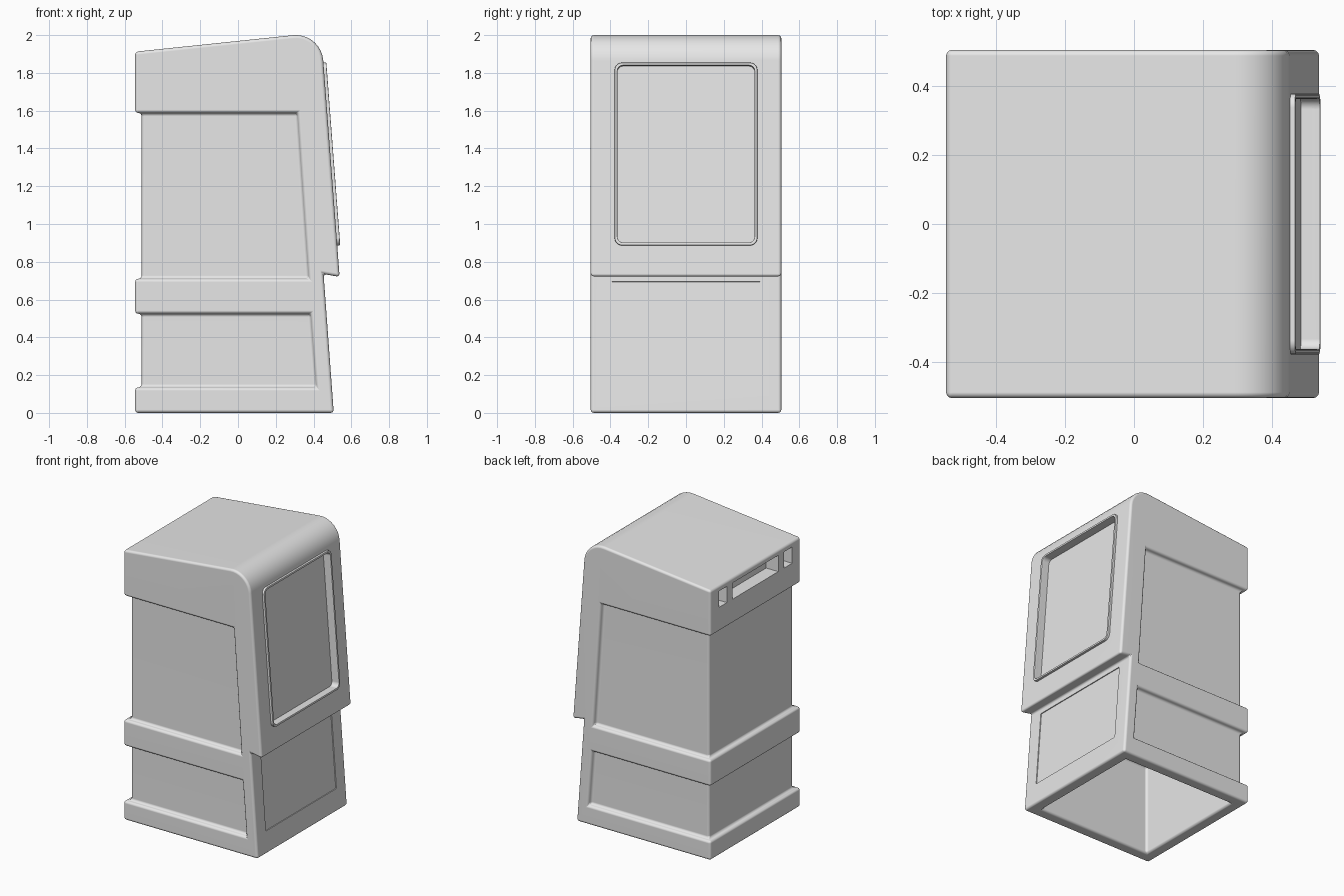
import bpy, bmesh, math
from mathutils import Vector, Matrix
from mathutils.geometry import interpolate_bezier

if "Cube" in bpy.data.objects:
    bpy.data.objects.remove(bpy.data.objects["Cube"])

grey = bpy.data.materials.new("light_grey")
grey.use_nodes = True
grey.diffuse_color = (0.8, 0.8, 0.8, 1)
grey.node_tree.nodes["Principled BSDF"].inputs["Base Color"].default_value = (0.8, 0.8, 0.8, 1)


def loft(name, start, end):
    """Closed solid between two matching outlines."""
    bm = bmesh.new()
    a = [bm.verts.new(p) for p in start]
    b = [bm.verts.new(p) for p in end]
    bm.faces.new(a)
    bm.faces.new(b)
    for i in range(len(a)):
        j = (i + 1) % len(a)
        bm.faces.new((a[i], a[j], b[j], b[i]))
    bmesh.ops.recalc_face_normals(bm, faces=bm.faces)
    mesh = bpy.data.meshes.new(name)
    bm.to_mesh(mesh)
    bm.free()
    mesh.materials.append(grey)
    obj = bpy.data.objects.new(name, mesh)
    bpy.context.collection.objects.link(obj)
    return obj


def block(x, y, z):
    rect = [(x[0], y[0]), (x[1], y[0]), (x[1], y[1]), (x[0], y[1])]
    return loft("cutter", [(*p, z[0]) for p in rect], [(*p, z[1]) for p in rect])


def apply(obj, mod):
    bpy.context.view_layer.objects.active = obj
    bpy.ops.object.modifier_apply(modifier=mod.name)


def cut(obj, cutter):
    mod = obj.modifiers.new("cut", "BOOLEAN")
    mod.operation = "DIFFERENCE"
    mod.solver = "EXACT"
    mod.object = cutter
    apply(obj, mod)
    bpy.data.objects.remove(cutter)


def bevel(obj, width, segments):
    mod = obj.modifiers.new("bevel", "BEVEL")
    mod.width = width
    mod.segments = segments
    mod.limit_method = "ANGLE"
    mod.angle_limit = math.radians(40)
    mod.use_clamp_overlap = False
    apply(obj, mod)


def finish(obj):
    bpy.ops.object.select_all(action="DESELECT")
    obj.select_set(True)
    bpy.context.view_layer.objects.active = obj
    bpy.ops.object.shade_smooth_by_angle(angle=math.radians(40))
    obj.modifiers.new("normals", "WEIGHTED_NORMAL").keep_sharp = True


def rounded_slab(name, half_y, half_z, radius, x0, x1, centre, tilt):
    """Rounded rectangle facing +x, leaned back by tilt."""
    outline = []
    for k, (sy, sz) in enumerate([(1, 1), (-1, 1), (-1, -1), (1, -1)]):
        for i in range(7):
            t = math.pi / 2 * (k + i / 6)
            outline.append((sy * (half_y - radius) + radius * math.cos(t),
                            sz * (half_z - radius) + radius * math.sin(t)))
    m = Matrix.Translation(centre) @ Matrix.Rotation(-tilt, 4, "Y")
    return loft(name, [m @ Vector((x0, *p)) for p in outline],
                [m @ Vector((x1, *p)) for p in outline])


# Cabinet shell: side profile with a rolled top front edge
HALF = 0.505
upper_top, upper_low = Vector((0.452, 1.85)), Vector((0.538, 0.72))
lower_top, lower_low = Vector((0.453, 0.735)), Vector((0.507, 0))
back_top, corner = Vector((-0.545, 1.912)), Vector((0.44, 2.015))
roll_a = corner + (back_top - corner).normalized() * 0.15
roll_b = corner + (upper_low - corner).normalized() * 0.15
roll = interpolate_bezier(roll_a, roll_a.lerp(corner, 0.55),
                          roll_b.lerp(corner, 0.55), roll_b, 10)
profile = [lower_low, Vector((-0.545, 0)), back_top, *roll, upper_low, lower_top]
cabinet = loft("cabinet", [(p.x, -HALF, p.y) for p in profile],
               [(p.x, HALF, p.y) for p in profile])

# Recessed panels wrapping both sides and the back
for z0, z1, f0, f1 in [(0.135, 0.525, 0.415, 0.385), (0.71, 1.588, 0.375, 0.315)]:
    def u_shape(f, z):
        half = [(-0.7, 0.7), (f, 0.7), (f, 0.47), (-0.51, 0.47)]
        return [(x, y, z) for x, y in half] + [(x, -y, z) for x, y in reversed(half)]
    cut(cabinet, loft("cutter", u_shape(f0, z0), u_shape(f1, z1)))

# Open hollow base
def base_rect(front, z):
    return [(-0.46, -0.42, z), (front, -0.42, z), (front, 0.42, z), (-0.46, 0.42, z)]
cut(cabinet, loft("cutter", base_rect(0.427, -0.1), base_rect(0.375, 0.64)))

bevel(cabinet, 0.017, 3)

# Slots high on the back
for y0, y1 in [(-0.41, -0.32), (-0.255, 0.255), (0.32, 0.41)]:
    cut(cabinet, block((-0.7, -0.45), (y0, y1), (1.76, 1.875)))

# Window pocket and its raised rim
tilt = math.atan2(upper_low.x - upper_top.x, upper_top.y - upper_low.y)
mid = upper_top.lerp(upper_low, (upper_top.y - 1.37) / (upper_top.y - upper_low.y))
centre = Vector((mid.x, 0, mid.y))


def window_hole():
    return rounded_slab("cutter", 0.363, 0.47, 0.03, -0.04, 0.1, centre, tilt)


cut(cabinet, window_hole())
rim = rounded_slab("window_rim", 0.378, 0.485, 0.04, -0.012, 0.016, centre, tilt)
cut(rim, window_hole())
bevel(rim, 0.004, 2)

# Shallow inset panel on the lower front
low_tilt = math.atan2(lower_low.x - lower_top.x, lower_top.y)
mid = lower_low.lerp(lower_top, 0.425 / lower_top.y)
cut(cabinet, rounded_slab("cutter", 0.395, 0.27, 0.004, -0.006, 0.1,
                          Vector((mid.x, 0, mid.y)), low_tilt))

for obj in (cabinet, rim):
    finish(obj)
